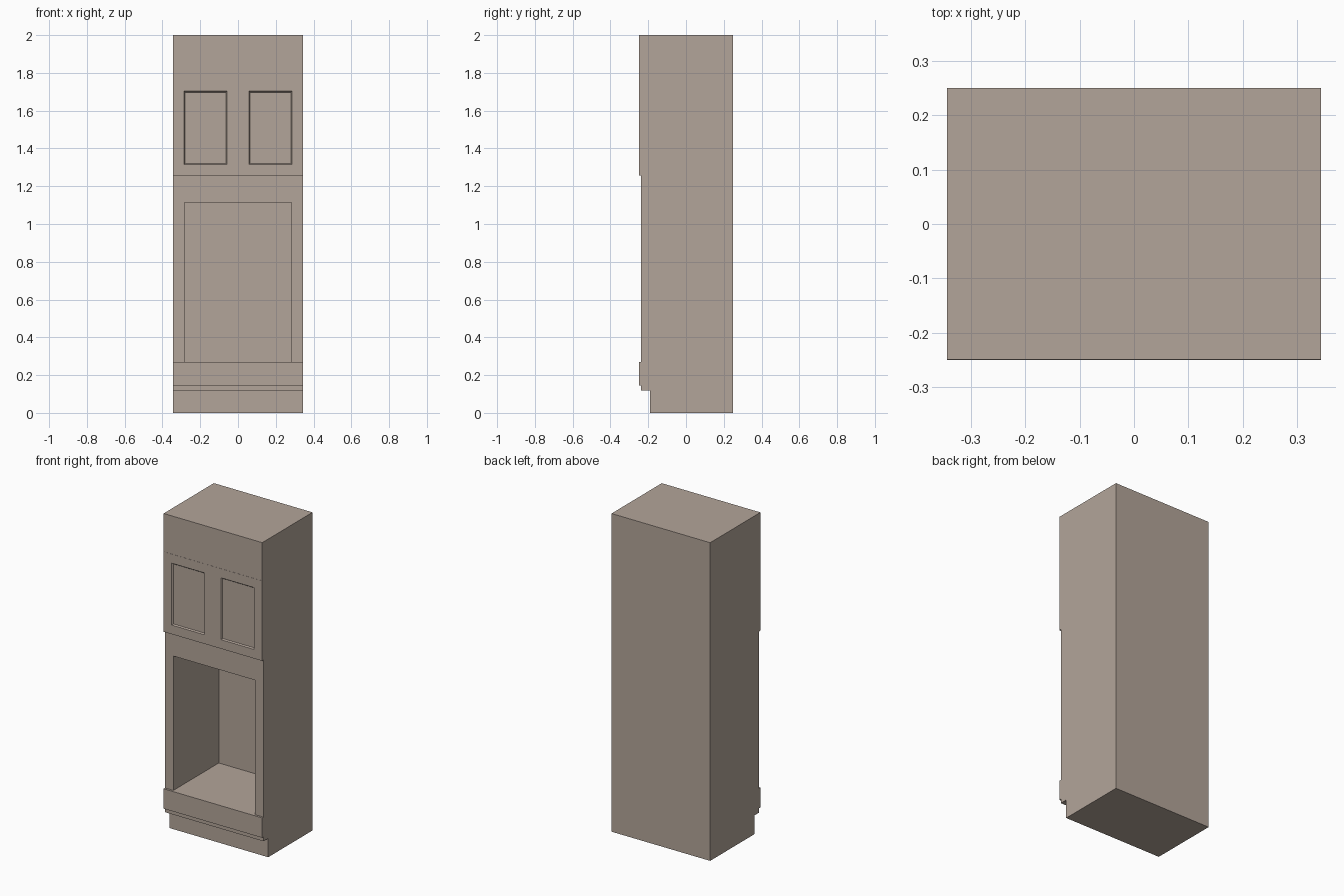
import bpy, bmesh

if "Cube" in bpy.data.objects:
    bpy.data.objects.remove(bpy.data.objects["Cube"])

W = 0.343          # half width
FACE = -0.237      # front plane of the carcass
FRONT = -0.25      # front plane of doors and drawer

# Taupe finish for every part
finish = bpy.data.materials.new("taupe_finish")
finish.diffuse_color = (0.45, 0.375, 0.32, 1)
finish.use_nodes = True
finish.node_tree.nodes["Principled BSDF"].inputs["Base Color"].default_value = finish.diffuse_color


def link(name, bm):
    bmesh.ops.recalc_face_normals(bm, faces=bm.faces[:])
    mesh = bpy.data.meshes.new(name)
    bm.to_mesh(mesh)
    bm.free()
    mesh.materials.append(finish)
    ob = bpy.data.objects.new(name, mesh)
    bpy.context.collection.objects.link(ob)
    return ob


def box_bm(x0, x1, y0, y1, z0, z1):
    bm = bmesh.new()
    bmesh.ops.create_cube(bm, size=1)
    for v in bm.verts:
        v.co.x = x1 if v.co.x > 0 else x0
        v.co.y = y1 if v.co.y > 0 else y0
        v.co.z = z1 if v.co.z > 0 else z0
    return bm


def box(name, *dims):
    return link(name, box_bm(*dims))


# Carcass with toe kick: side profile extruded across the width
profile = [(0.25, 0), (0.25, 2), (FACE, 2), (FACE, 0.118), (-0.19, 0.118), (-0.19, 0)]
bm = bmesh.new()
side = bm.faces.new([bm.verts.new((-W, y, z)) for y, z in profile])
ext = bmesh.ops.extrude_face_region(bm, geom=[side], use_keep_orig=True)
for v in ext["geom"]:
    if isinstance(v, bmesh.types.BMVert):
        v.co.x = W
carcass = link("carcass", bm)

# Open oven niche
cutter = box("niche_cutter", -0.284, 0.284, -0.4, 0.215, 0.27, 1.115)
cutter.hide_render = True
mod = carcass.modifiers.new("niche", 'BOOLEAN')
mod.operation = 'DIFFERENCE'
mod.solver = 'EXACT'
mod.object = cutter
bpy.context.view_layer.objects.active = carcass
carcass.select_set(True)
bpy.ops.object.modifier_apply(modifier=mod.name)
bpy.data.objects.remove(cutter)

# Drawer front and plain top panel, set a hair behind the doors
box("drawer_front", -W, W, FRONT, FACE, 0.145, 0.27)
box("top_panel", -W, W, FRONT + 0.001, FACE, 1.76, 2)

# Pair of doors with recessed, chamfered panels
for name, x0, x1 in (("left_door", -W, 0), ("right_door", 0, W)):
    bm = box_bm(x0, x1, FRONT, FACE, 1.257, 1.76)
    bm.normal_update()
    front = min(bm.faces, key=lambda f: f.calc_center_median().y)
    bmesh.ops.inset_region(bm, faces=[front], thickness=0.057, use_even_offset=True)
    bm.normal_update()
    bmesh.ops.inset_region(bm, faces=[front], thickness=0.006, depth=-0.008,
                           use_even_offset=True)
    link(name, bm)
